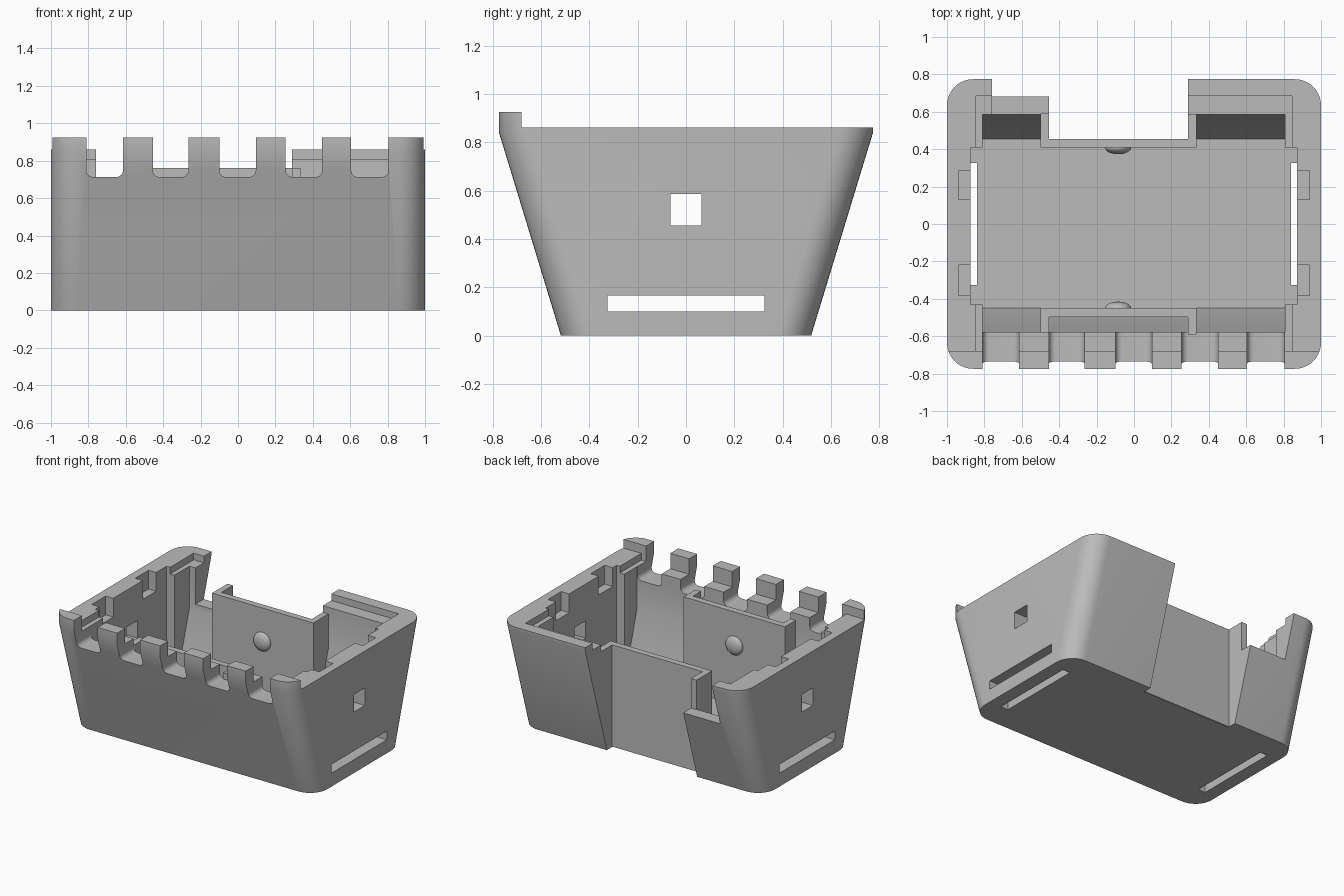
import bpy, bmesh, math
from mathutils import Vector

if "Cube" in bpy.data.objects:
    bpy.data.objects.remove(bpy.data.objects["Cube"], do_unlink=True)

COLOUR = (0.5, 0.5, 0.5, 1)
grey = bpy.data.materials.new("plain grey")
grey.use_nodes = True
grey.diffuse_color = COLOUR
grey.node_tree.nodes["Principled BSDF"].inputs["Base Color"].default_value = COLOUR


def finish(name, bm):
    bmesh.ops.recalc_face_normals(bm, faces=bm.faces)
    mesh = bpy.data.meshes.new(name)
    bm.to_mesh(mesh)
    bm.free()
    mesh.materials.append(grey)
    obj = bpy.data.objects.new(name, mesh)
    bpy.context.collection.objects.link(obj)
    return obj


def loft(name, rings):
    """Closed solid through matching rings of points."""
    bm = bmesh.new()
    loops = [[bm.verts.new(p) for p in ring] for ring in rings]
    n = len(loops[0])
    for a, b in zip(loops, loops[1:]):
        for i in range(n):
            j = (i + 1) % n
            bm.faces.new((a[i], a[j], b[j], b[i]))
    bm.faces.new(loops[0])
    bm.faces.new(loops[-1])
    return finish(name, bm)


def box(name, x, y, z):
    ring = [(x[0], y[0]), (x[1], y[0]), (x[1], y[1]), (x[0], y[1])]
    return loft(name, [[(px, py, h) for px, py in ring] for h in z])


def prism_x(name, profile, x):
    return loft(name, [[(px, y, z) for y, z in profile] for px in x])


def activate(obj):
    bpy.ops.object.select_all(action='DESELECT')
    obj.select_set(True)
    bpy.context.view_layer.objects.active = obj


def cut(obj, cutter):
    mod = obj.modifiers.new("cut", 'BOOLEAN')
    mod.operation = 'DIFFERENCE'
    mod.solver = 'EXACT'
    mod.object = cutter
    activate(obj)
    bpy.ops.object.modifier_apply(modifier=mod.name)
    bpy.data.objects.remove(cutter, do_unlink=True)


def rounded_ring(hy, z, r=0.14, steps=10):
    pts = []
    for k, (sx, sy) in enumerate([(1, 1), (-1, 1), (-1, -1), (1, -1)]):
        for i in range(steps + 1):
            a = (k + i / steps) * math.pi / 2
            pts.append((sx * (1 - r) + r * math.cos(a),
                        sy * (hy - r) + r * math.sin(a), z))
    return pts


# Tapered outer shell
shell = loft("shell", [rounded_ring(0.518, 0), rounded_ring(0.774, 0.84),
                       rounded_ring(0.774, 0.925)])

# Rim: raised front lip and lid ledge
cut(shell, box("rim_cut", (-1.2, 1.2), (-0.68, 1.2), (0.86, 1.2)))
cut(shell, box("ledge_cut", (-0.845, 0.845), (-0.68, 0.685), (0.81, 1.2)))

# Inner cavity with sloped walls, and wider middle bay
cavity = [(-0.45, 0.07), (0.455, 0.07), (0.585, 0.5), (0.585, 1.2),
          (-0.578, 1.2), (-0.578, 0.5)]
cut(shell, prism_x("cavity_cut", cavity, (-0.81, 0.808)))
cut(shell, box("bay_cut", (-0.875, 0.872), (-0.43, 0.408), (0.07, 1.2)))

# Round-bottomed gaps between the front teeth
for x0, x1 in [(-0.81, -0.615), (-0.455, -0.265), (-0.1, 0.095),
               (0.255, 0.45), (0.605, 0.805)]:
    r, low = 0.035, 0.713
    outline = [(x0, 1.2)]
    for cx, start in ((x0 + r, math.pi), (x1 - r, 1.5 * math.pi)):
        for i in range(7):
            a = start + i / 6 * math.pi / 2
            outline.append((cx + r * math.cos(a), low + r + r * math.sin(a)))
    outline.append((x1, 1.2))
    cut(shell, loft("gap_cut", [[(x, y, z) for x, z in outline] for y in (-1, -0.5)]))

# Opening and low step in the back wall
cut(shell, box("back_opening_cut", (-0.455, 0.29), (0.45, 1.2), (-0.2, 1.2)))
cut(shell, box("back_step_cut", (-0.76, -0.45), (0.5, 1.2), (0.54, 1.2)))

# Side details: square port, strap slots, snap recesses
for s in (-1, 1):
    def side(a, b):
        return sorted((s * a, s * b))
    cut(shell, box("port_cut", side(0.8, 1.2), (-0.065, 0.065), (0.455, 0.585)))
    cut(shell, box("strap_side_cut", side(0.84, 1.2), (-0.325, 0.325), (0.1, 0.165)))
    cut(shell, box("strap_floor_cut", side(0.84, 0.9), (-0.325, 0.325), (-0.2, 0.163)))
    for y in ((-0.382, -0.218), (0.13, 0.285)):
        cut(shell, box("snap_cut", side(0.83, 0.938), y, (0.72, 1.2)))

activate(shell)
bpy.ops.object.shade_smooth_by_angle(angle=math.radians(30))

# Inner panels with end wings and a round locating bump
for label, s, face in (("back", 1, 0.408), ("front", -1, 0.45)):
    ys = sorted((s * face, s * (face + 0.047)))
    box(label + "_panel", (-0.5, 0.335), ys, (0.002, 0.76))
    wing = [(face, 0.03), (0.49, 0.03), (0.59, 0.4), (0.59, 0.76), (face, 0.76)]
    for end, x in (("right", (-0.5, -0.455)), ("left", (0.29, 0.335))):
        prism_x(f"{label}_{end}_wing", [(s * y, z) for y, z in wing], x)
    bm = bmesh.new()
    bmesh.ops.create_uvsphere(bm, u_segments=24, v_segments=16, radius=0.07)
    bmesh.ops.scale(bm, vec=Vector((1, 0.5, 1)), verts=bm.verts)
    bmesh.ops.translate(bm, vec=Vector((-0.085, s * face, 0.51)), verts=bm.verts)
    bump = finish(label + "_bump", bm)
    activate(bump)
    bpy.ops.object.shade_smooth()
